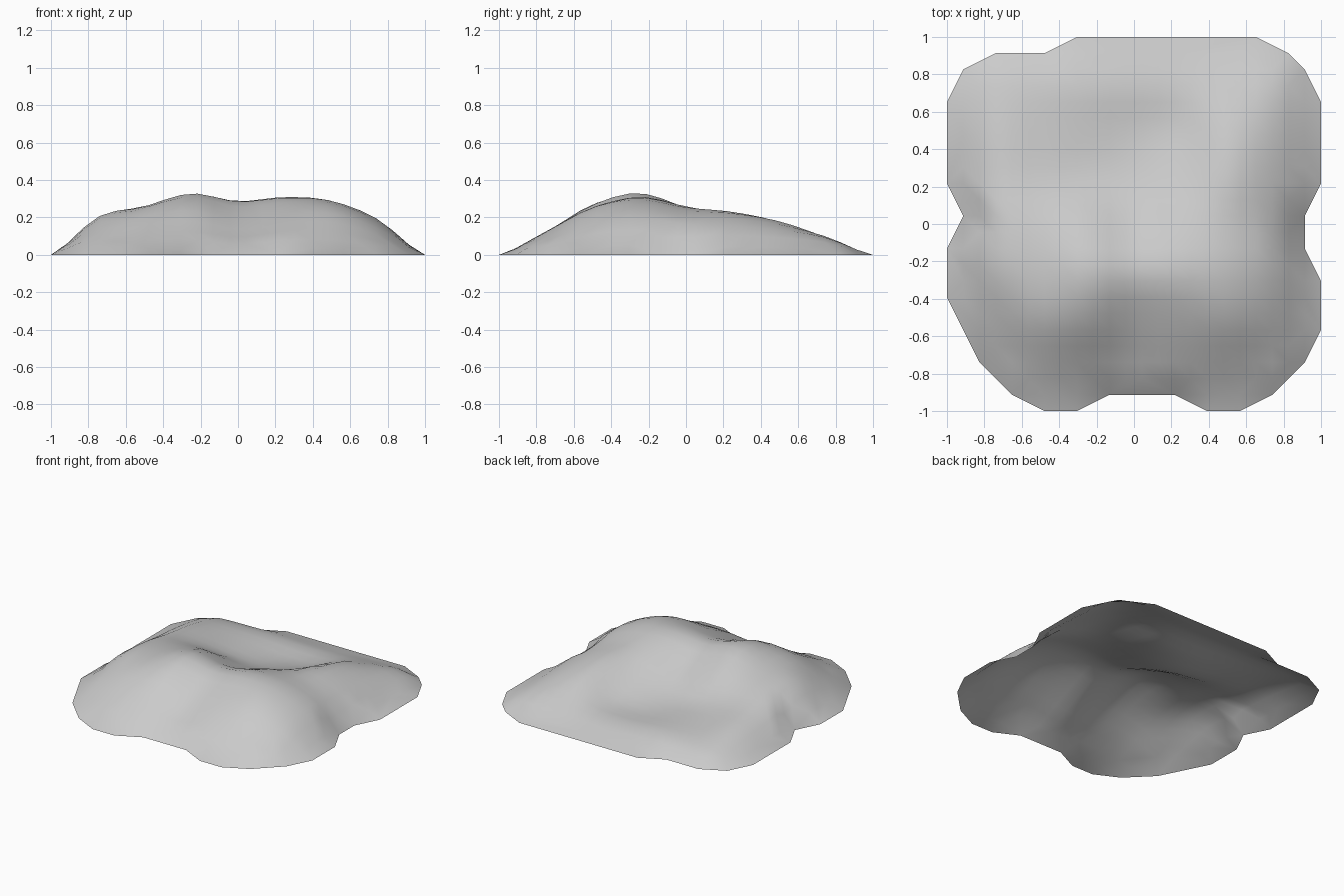
import bpy
import bmesh
from mathutils import Vector, geometry

if "Cube" in bpy.data.objects:
    bpy.data.objects.remove(bpy.data.objects["Cube"], do_unlink=True)

CELLS = 23   # cells along each side of the terrain grid

# Scalloped ground outline, in grid steps, counter-clockwise from the back
OUTLINE = [(8, 23), (6, 22), (3, 22), (1, 21), (0, 19), (0, 14), (1, 12),
           (0, 10), (0, 7), (2, 3), (4, 1), (6, 0), (8, 0), (10, 1),
           (14, 1), (16, 0), (18, 0), (20, 1), (22, 3), (23, 5), (23, 8),
           (22, 10), (22, 12), (23, 14), (23, 19), (22, 21), (21, 22), (19, 23)]

# Cross-sections from front to back, heights in hundredths; the rim is zero.
# A twin-peaked ridge in front wraps round a hollow that opens to the back.
SECTIONS = [
    [4, 11, 12, 9, 12, 12, 7],
    [13, 23, 27, 21, 24, 25, 16],
    [20, 26, 33, 29, 31, 29, 19],
    [19, 23, 25, 20, 25, 25, 16],
    [15, 15, 12, 11, 16, 23, 15],
    [12, 11, 9, 7, 9, 18, 13],
    [7, 8, 8, 7, 7, 9, 9],
]


def grid_point(i, j):
    return Vector((2 * i / CELLS - 1, 2 * j / CELLS - 1))


def spline(values, t):
    """Smooth curve through evenly spaced values, with t from -1 to 1."""
    pos = (t + 1) / 2 * (len(values) - 1)
    k = min(int(pos), len(values) - 2)
    f = pos - k
    a, b, c, d = (values[max(0, min(len(values) - 1, k + n))]
                  for n in (-1, 0, 1, 2))
    slope_b, slope_c = (c - a) / 2, (d - b) / 2
    return (b + f * (slope_b + f * (3 * (c - b) - 2 * slope_b - slope_c
                                    + f * (2 * (b - c) + slope_b + slope_c))))


def rim_distance(p, rim):
    """Shortest distance from p to the outline."""
    best = 2.0
    for a, b in zip(rim, rim[1:] + rim[:1]):
        near, f = geometry.intersect_point_line(p, a, b)
        near = a.lerp(b, max(0, min(1, f)))
        best = min(best, (p - near.to_2d()).length)
    return best


def height(p, rim):
    rows = [0] + [spline([0] + row + [0], p.x) for row in SECTIONS] + [0]
    z = spline(rows, p.y) / 100
    return max(0, min(z, 1.1 * rim_distance(p, rim)))


# Flat sheet inside the outline
rim = [grid_point(i, j) for i, j in OUTLINE]
inner = [grid_point(i, j) for i in range(1, CELLS) for j in range(1, CELLS)]
inner = [p for p in inner if rim_distance(p, rim) > 0.04]
points, _, faces, *_ = geometry.delaunay_2d_cdt(
    rim + inner, [], [list(range(len(rim)))], 1, 0.0001)

# Raise the sheet into an open-bottomed mound
bm = bmesh.new()
verts = [bm.verts.new((p.x, p.y, height(p, rim))) for p in points]
for face in faces:
    bm.faces.new([verts[i] for i in face]).smooth = True
loose = [v for v in bm.verts if not v.link_faces]
bmesh.ops.delete(bm, geom=loose, context='VERTS')
bm.normal_update()
if sum(f.normal.z for f in bm.faces) < 0:
    bmesh.ops.reverse_faces(bm, faces=bm.faces[:])
mesh = bpy.data.meshes.new("hill_mound")
bm.to_mesh(mesh)
bm.free()

# Plain grey surface
grey = bpy.data.materials.new("light_grey")
grey.use_nodes = True
grey.diffuse_color = (0.6, 0.6, 0.6, 1)
grey.node_tree.nodes["Principled BSDF"].inputs["Base Color"].default_value = grey.diffuse_color
mesh.materials.append(grey)

hill = bpy.data.objects.new("hill_mound", mesh)
bpy.context.collection.objects.link(hill)
